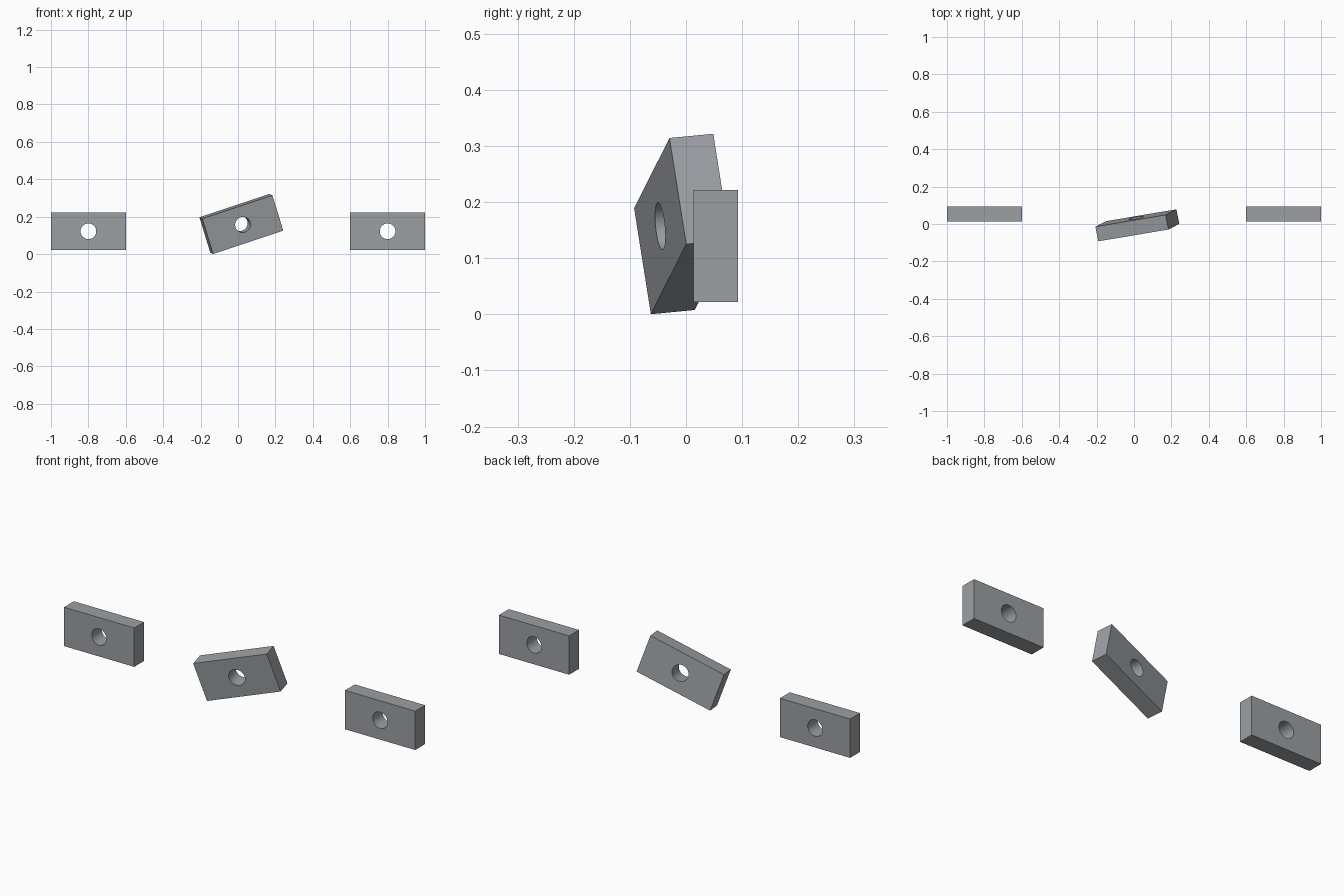
import bpy
from mathutils import Matrix, Vector

if "Cube" in bpy.data.objects:
    bpy.data.objects.remove(bpy.data.objects["Cube"])

LENGTH, THICK, HEIGHT, HOLE_R = 0.4, 0.08, 0.2, 0.042

# dark steel grey
steel = bpy.data.materials.new("steel_grey")
steel.diffuse_color = (0.33, 0.35, 0.37, 1)
steel.use_nodes = True
steel.node_tree.nodes["Principled BSDF"].inputs["Base Color"].default_value = steel.diffuse_color


def plate(name, matrix):
    """Rectangular plate with a round through-hole along its local y axis."""
    bpy.ops.mesh.primitive_cube_add(size=1)
    ob = bpy.context.object
    ob.name = name
    ob.data.transform(Matrix.Diagonal((LENGTH, THICK, HEIGHT, 1)))
    ob.data.materials.append(steel)

    # drill
    bpy.ops.mesh.primitive_cylinder_add(vertices=32, radius=HOLE_R, depth=THICK * 2)
    drill = bpy.context.object
    drill.data.transform(Matrix.Rotation(1.5707963, 4, 'X'))
    drill.data.materials.append(steel)
    drill.hide_render = True
    mod = ob.modifiers.new("hole", 'BOOLEAN')
    mod.operation, mod.solver, mod.object = 'DIFFERENCE', 'EXACT', drill
    bpy.ops.object.select_all(action='DESELECT')
    bpy.context.view_layer.objects.active = ob
    ob.select_set(True)
    bpy.ops.object.modifier_apply(modifier=mod.name)
    bpy.data.objects.remove(drill)

    bpy.ops.object.shade_smooth_by_angle()
    ob.matrix_world = matrix
    return ob


# upright outer plates
for name, x in (("left_plate", -0.8), ("right_plate", 0.8)):
    plate(name, Matrix.Translation((x, 0.053, 0.122)))

# tilted middle plate: long axis, thickness axis and height axis
u = Vector((0.937, 0.1575, 0.3125)).normalized()
w = Vector((-0.292, -0.15, 0.95))
w = (w - u * w.dot(u)).normalized()
v = w.cross(u)
tilt = Matrix((u, v, w)).transposed().to_4x4()
plate("middle_plate", Matrix.Translation((0.018, -0.007, 0.161)) @ tilt)
